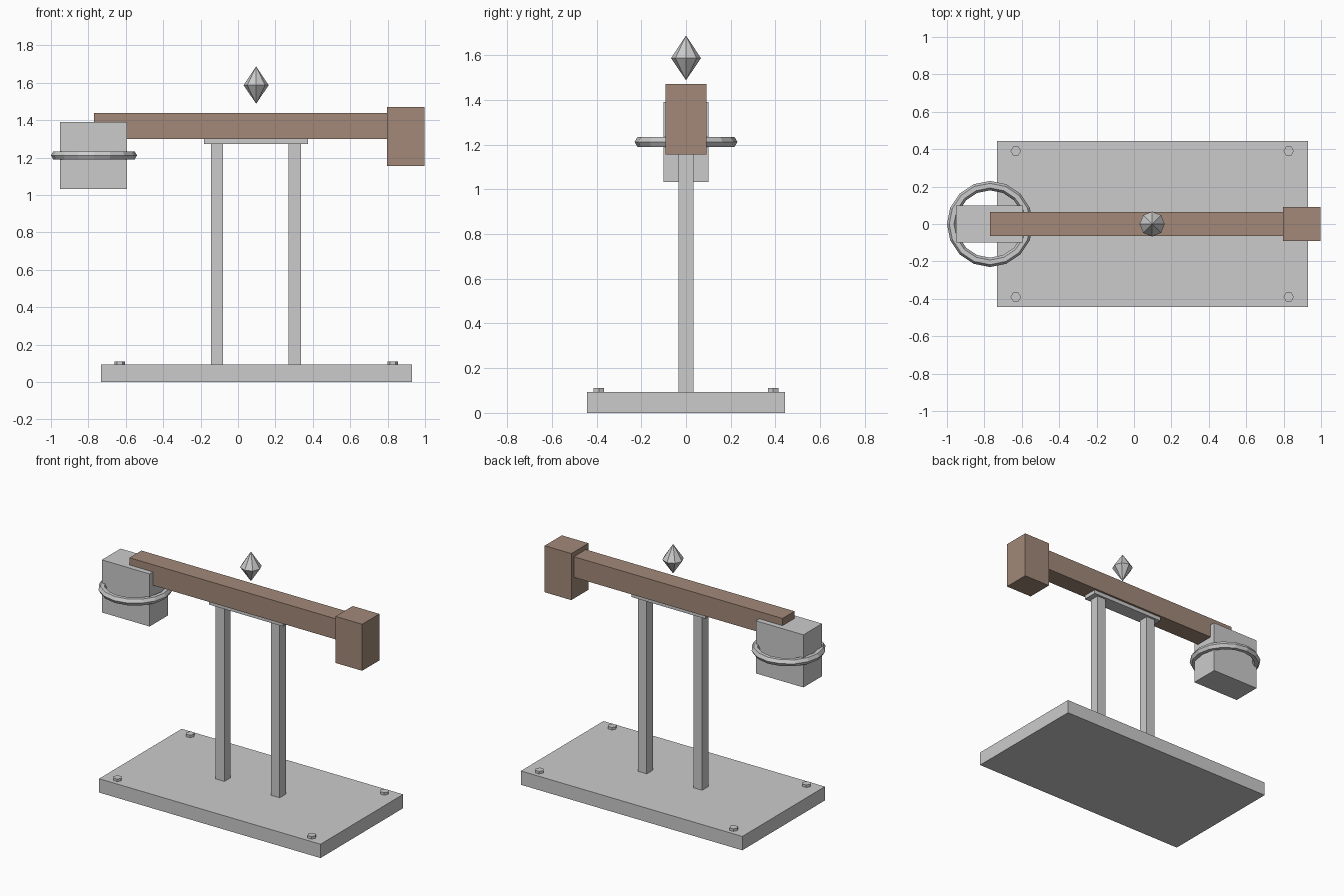
import bpy, bmesh
from math import cos, sin, pi

if "Cube" in bpy.data.objects:
    bpy.data.objects.remove(bpy.data.objects["Cube"])

brown = bpy.data.materials.new("wood")
brown.diffuse_color = (0.36, 0.25, 0.19, 1)
brown.use_nodes = True
brown.node_tree.nodes["Principled BSDF"].inputs["Base Color"].default_value = brown.diffuse_color


def finish(name, bm, mat=None):
    bmesh.ops.recalc_face_normals(bm, faces=bm.faces)
    me = bpy.data.meshes.new(name)
    bm.to_mesh(me)
    bm.free()
    ob = bpy.data.objects.new(name, me)
    bpy.context.collection.objects.link(ob)
    if mat:
        me.materials.append(mat)
    return ob


def box(name, x0, x1, half_y, z0, z1, mat=None):
    bm = bmesh.new()
    bmesh.ops.create_cube(bm, size=1)
    bmesh.ops.scale(bm, vec=(x1 - x0, 2 * half_y, z1 - z0), verts=bm.verts)
    bmesh.ops.translate(bm, vec=((x0 + x1) / 2, 0, (z0 + z1) / 2), verts=bm.verts)
    return finish(name, bm, mat)


def ring_of_verts(bm, n, r, c):
    return [bm.verts.new((c[0] + r * cos(2 * pi * i / n),
                          c[1] + r * sin(2 * pi * i / n), c[2])) for i in range(n)]


# Base plate
box("base", -0.733, 0.93, 0.443, 0, 0.094)

# Hexagonal bolts at the base corners
for x in (-0.632, 0.827):
    for y in (-0.39, 0.39):
        bm = bmesh.new()
        low = ring_of_verts(bm, 6, 0.028, (x, y, 0.09))
        face = bm.faces.new(low)
        top = bmesh.ops.extrude_face_region(bm, geom=[face])["geom"]
        bmesh.ops.translate(bm, vec=(0, 0, 0.021),
                            verts=[g for g in top if isinstance(g, bmesh.types.BMVert)])
        finish("bolt", bm)

# Two posts and the plate joining them
for x in (-0.112, 0.304):
    box("post", x - 0.033, x + 0.033, 0.034, 0.09, 1.275)
box("top_plate", -0.182, 0.374, 0.05, 1.273, 1.299)

# Beam, counterweight and end block
box("beam", -0.77, 0.80, 0.064, 1.299, 1.439, brown)
box("counterweight", 0.797, 0.997, 0.092, 1.155, 1.471, brown)
box("end_block", -0.952, -0.594, 0.1, 1.033, 1.39)

# Faceted hoop around the end block
bm = bmesh.new()
loops = [ring_of_verts(bm, 16, 0.205 + 0.025 * cos(k * pi / 3),
                       (-0.77, 0, 1.212 + 0.025 * sin(k * pi / 3))) for k in range(6)]
for k in range(6):
    a, b = loops[k], loops[(k + 1) % 6]
    for i in range(16):
        j = (i + 1) % 16
        bm.faces.new((a[i], a[j], b[j], b[i]))
finish("hoop", bm)

# Floating eight-sided crystal
bm = bmesh.new()
mid = ring_of_verts(bm, 8, 0.067, (0.097, 0, 1.587))
for z in (1.488, 1.688):
    tip = bm.verts.new((0.097, 0, z))
    for i in range(8):
        bm.faces.new((mid[i], mid[(i + 1) % 8], tip))
finish("crystal", bm)
